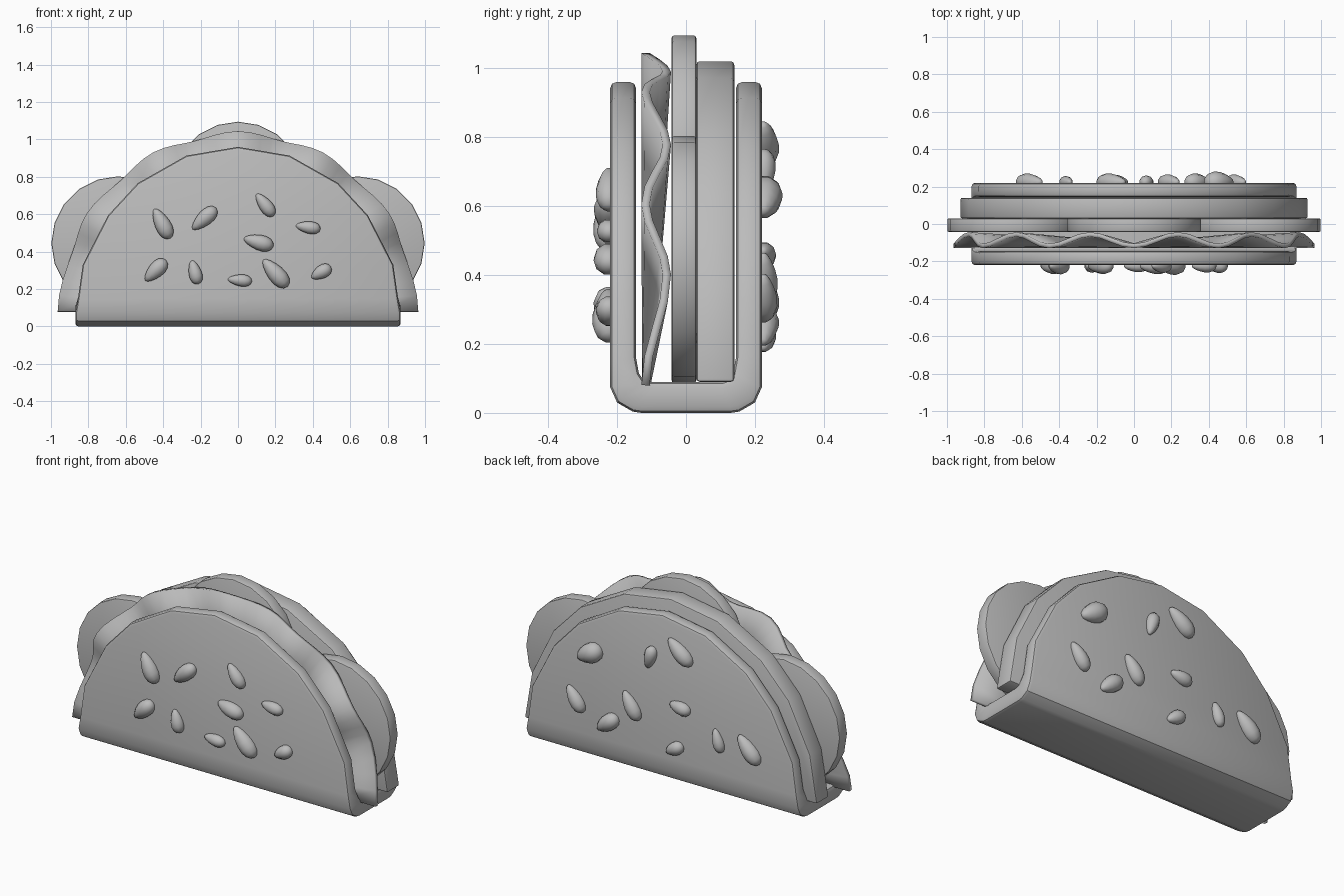
import bpy, bmesh
from math import sin, cos, pi, radians
from mathutils import Matrix, Vector

cube = bpy.data.objects.get("Cube")
if cube:
    bpy.data.objects.remove(cube, do_unlink=True)

grey = bpy.data.materials.new("plain grey")
grey.use_nodes = True
grey.diffuse_color = (0.5, 0.5, 0.5, 1)
grey.node_tree.nodes["Principled BSDF"].inputs["Base Color"].default_value = grey.diffuse_color


def finish(name, bm, bevel=0.0, segments=2, smooth=32):
    """Clean, bevel the sharp edges, and turn the bmesh into a shaded object."""
    bmesh.ops.remove_doubles(bm, verts=bm.verts, dist=1e-5)
    bmesh.ops.recalc_face_normals(bm, faces=bm.faces)
    if bevel:
        sharp = [e for e in bm.edges if e.is_manifold and e.calc_face_angle() > radians(50)]
        bmesh.ops.bevel(bm, geom=sharp, offset=bevel, segments=segments,
                        profile=0.5, affect='EDGES', clamp_overlap=True)
    mesh = bpy.data.meshes.new(name)
    bm.to_mesh(mesh)
    bm.free()
    mesh.materials.append(grey)
    ob = bpy.data.objects.new(name, mesh)
    bpy.context.collection.objects.link(ob)
    bpy.ops.object.select_all(action='DESELECT')
    ob.select_set(True)
    bpy.context.view_layer.objects.active = ob
    bpy.ops.object.shade_smooth_by_angle(angle=radians(smooth))
    return ob


def slab(name, outline, y0, y1, bevel):
    """Extrude an (x, z) outline along y."""
    bm = bmesh.new()
    face = bm.faces.new([bm.verts.new((x, y0, z)) for x, z in outline])
    new = bmesh.ops.extrude_face_region(bm, geom=[face])["geom"]
    bmesh.ops.translate(bm, vec=(0, y1 - y0, 0),
                        verts=[v for v in new if isinstance(v, bmesh.types.BMVert)])
    return finish(name, bm, bevel)


# Folded shell: half-width, outer (y, z) and inner (y, z) from front top to the fold
half = [(0, -.22, .96, -.145, .96), (.275, -.22, .914, -.145, .914),
        (.535, -.22, .767, -.145, .767), (.695, -.22, .594, -.145, .594),
        (.83, -.22, .33, -.145, .33), (.855, -.22, .15, -.145, .16),
        (.868, -.22, .075, -.137, .115), (.87, -.2, .03, -.125, .097),
        (.87, -.155, .004, -.105, .09), (.87, -.13, 0, -.09, .09)]
rows = half + [(w, -yo, zo, -yi, zi) for w, yo, zo, yi, zi in reversed(half)]
bm = bmesh.new()
rings = [[bm.verts.new(p) for p in ((-w, yo, zo), (w, yo, zo), (w, yi, zi), (-w, yi, zi))]
         for w, yo, zo, yi, zi in rows]
for a, b in zip(rings, rings[1:]):
    for i in range(4):
        j = (i + 1) % 4
        bm.faces.new((a[i], a[j], b[j], b[i]))
finish("folded_shell", bm, 0.018)

# Thick filling layer behind the slices
side = [(.93, .09), (.885, .36), (.75, .635), (.575, .82), (.295, .972)]
slab("filling_layer", side + [(0, 1.02)] + [(-x, z) for x, z in reversed(side)],
     .03, .14, .01)

# Three round slices
for name, cx, cz in (("left_slice", .64, .445), ("right_slice", -.64, .445),
                     ("middle_slice", 0, .737)):
    ring = [(cx + .358 * cos(2 * pi * i / 20), cz + .358 * sin(2 * pi * i / 20))
            for i in range(20)]
    slab(name, ring, -.042, .03, .008)

# Ruffled leaf: a half fan whose rim waves between front and back
turns = [0, 20, 33, 48, 62, 75.5, 90]
turns += [180 - t for t in reversed(turns[:-1])]
steps, levels = 4, 5
rim = []
for k in range(len(turns) - 1):
    for s in range(steps):
        f = s / steps
        wave = cos(pi * (k + f))
        rim.append((radians(turns[k] + (turns[k + 1] - turns[k]) * f), wave))
rim.append((pi, 1.0))
bm = bmesh.new()
grid = []
for n in range(levels + 1):
    t = n / levels
    row = []
    for a, wave in rim:
        r = t * (.952 + .012 * wave)
        y = -.115 * (1 - t) + t * (-.0865 - .031 * wave)
        row.append(bm.verts.new((r * cos(a), y, .08 + r * sin(a))))
    grid.append(row)
for lo, hi in zip(grid, grid[1:]):
    for i in range(len(rim) - 1):
        bm.faces.new((lo[i], hi[i], hi[i + 1], lo[i + 1]))
bmesh.ops.remove_doubles(bm, verts=bm.verts, dist=1e-5)
bmesh.ops.recalc_face_normals(bm, faces=bm.faces)
leaf = finish("ruffled_leaf", bm)
mod = leaf.modifiers.new("thickness", 'SOLIDIFY')
mod.thickness, mod.offset = .024, 0


# Egg-shaped seeds: across, height, half length, half width, tilt in degrees
def seeds(label, spots, back):
    for n, (u, z, length, width, tilt) in enumerate(spots, 1):
        bm = bmesh.new()
        bmesh.ops.create_uvsphere(bm, u_segments=10, v_segments=8, radius=1,
                                  matrix=Matrix.Rotation(pi / 2, 4, 'Y'))
        for v in bm.verts:
            taper = 1 + .28 * v.co.x
            v.co = Vector((v.co.x * length, v.co.y * width * taper, v.co.z * width * taper))
        turn = Matrix.Rotation(pi if back else 0, 4, 'Z')
        place = Matrix.Translation((u, -.224, z)) @ Matrix.Rotation(-radians(tilt), 4, 'Y')
        bm.transform(turn @ place)
        finish(f"{label}_seed_{n}", bm, smooth=60)


seeds("front", [(-.405, .55, .09, .044, -62), (-.18, .577, .085, .042, 42),
                (.145, .65, .075, .037, -52), (.375, .53, .067, .034, -8),
                (.11, .45, .082, .043, -15), (.2, .285, .097, .047, -48),
                (.445, .29, .06, .037, 30), (.01, .247, .065, .033, -5),
                (-.23, .29, .066, .036, -75), (-.44, .3, .078, .043, 45)], False)
seeds("back", [(-.455, .62, .085, .055, 28), (-.07, .7, .068, .035, 75),
               (.12, .78, .095, .045, -40), (-.545, .335, .083, .04, -54),
               (-.19, .39, .088, .041, -57), (-.34, .25, .08, .045, 38),
               (.12, .46, .066, .037, -10), (.085, .215, .06, .037, 30),
               (.36, .335, .068, .032, -72), (.557, .335, .095, .045, -47)], True)
